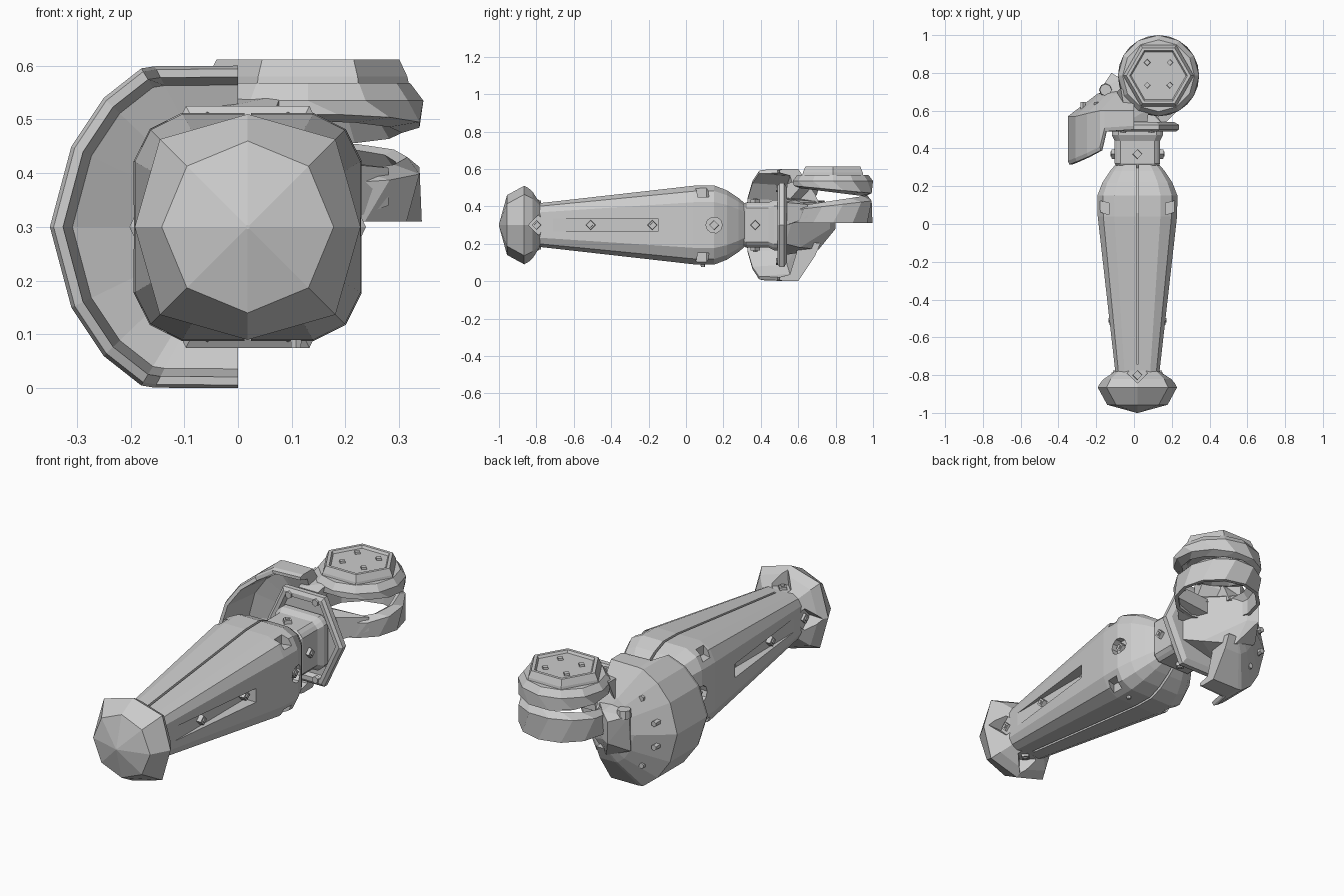
import bpy, bmesh, math
from mathutils import Vector, Matrix

if "Cube" in bpy.data.objects:
    bpy.data.objects.remove(bpy.data.objects["Cube"])

CX, CZ = 0.018, 0.3          # long axis of the handle
RX, RY = 0.13, 0.785         # vertical axis of the ring head


def finish(name, bm):
    bmesh.ops.recalc_face_normals(bm, faces=bm.faces)
    me = bpy.data.meshes.new(name)
    bm.to_mesh(me)
    bm.free()
    ob = bpy.data.objects.new(name, me)
    bpy.context.collection.objects.link(ob)
    return ob


def loft(name, rings, closed=False):
    bm = bmesh.new()
    rows = [[bm.verts.new(p) for p in r] for r in rings]
    n = len(rows[0])
    pairs = list(zip(rows, rows[1:])) + ([(rows[-1], rows[0])] if closed else [])
    for a, b in pairs:
        for i in range(n):
            j = (i + 1) % n
            bm.faces.new((a[i], a[j], b[j], b[i]))
    if not closed:
        bm.faces.new(rows[0])
        bm.faces.new(rows[-1])
    return finish(name, bm)


def hull(name, pts):
    bm = bmesh.new()
    for p in pts:
        bm.verts.new(p)
    res = bmesh.ops.convex_hull(bm, input=bm.verts)
    junk = {g for g in res["geom_interior"] + res["geom_unused"] if isinstance(g, bmesh.types.BMVert)}
    bmesh.ops.delete(bm, geom=list(junk), context='VERTS')
    bmesh.ops.dissolve_limit(bm, angle_limit=0.02, verts=bm.verts, edges=bm.edges)
    return finish(name, bm)


def box_pts(x, y, z):
    return [(a, b, c) for a in x for b in y for c in z]


def spin(k):
    # quarter turns around the handle axis
    c = Matrix.Translation((CX, 0, CZ))
    return c @ Matrix.Rotation(k * math.pi / 2, 4, 'Y')


def prism(name, mat, r, h, sides):
    # prism along local z, base on the local origin
    bm = bmesh.new()
    bmesh.ops.create_cone(bm, cap_ends=True, segments=sides, radius1=r, radius2=r * 0.9,
                          depth=h, matrix=mat @ Matrix.Translation((0, 0, h / 2)))
    return finish(name, bm)


def cut(ob, cutter):
    cutter.hide_render = True
    cutter.hide_viewport = False
    cutter.display_type = 'WIRE'
    m = ob.modifiers.new("cut", 'BOOLEAN')
    m.operation, m.object, m.solver = 'DIFFERENCE', cutter, 'EXACT'


def section(y, h, f=0.58, m=0.86):
    # square section with two-step corners
    q = [(1, -f), (1, f), (m, m), (f, 1), (-f, 1), (-m, m),
         (-1, f), (-1, -f), (-m, -m), (-f, -1), (f, -1), (m, -m)]
    return [(CX + a * h, y, CZ + b * h) for a, b in q]


# tapered handle body
body = loft("handle_body", [section(*p) for p in
            [(-0.80, 0.115), (0.04, 0.21), (0.15, 0.212), (0.22, 0.185), (0.28, 0.145), (0.315, 0.115)]])

# side slots, centre grooves, round bolt wells and corner notches
for s in (-1, 1):
    cut(body, hull("slot_cutter", box_pts((CX + s * 0.125, CX + s * 0.3), (-0.74, -0.15), (0.265, 0.335))))
    groove = [(CX + dx, y, CZ + s * z) for dx in (-0.006, 0.006)
              for y, z in ((-0.74, 0.105), (0.06, 0.195), (-0.74, 0.3), (0.06, 0.3))]
    cut(body, hull("groove_cutter", groove))
    tail = [(CX + dx, y, CZ + s * z) for dx in (-0.006, 0.006)
            for y, z in ((0.059, 0.195), (0.15, 0.195), (0.33, 0.09), (0.059, 0.3), (0.33, 0.3))]
    cut(body, hull("groove_tail_cutter", tail))
    well = spin(s) @ Matrix.Translation((0, 0.15, 0.175))
    cut(body, prism("well_cutter", well, 0.045, 0.1, 10))
    for t in (-1, 1):
        cx, cz = CX + s * 0.205, CZ + t * 0.205
        pts = [(cx + a * s * 0.055, y + (0.03 if a > 0 else 0), cz + b * t * 0.055)
               for a in (-1, 1) for b in (-1, 1) for y in (0.05, 0.11)]
        cut(body, hull("notch_cutter", pts))


# faceted pommel
def octagon(y, r, sq=1.0):
    return [(CX + r * (sq if i % 2 else 1) * math.cos(i * math.pi / 4), y,
             CZ + r * (sq if i % 2 else 1) * math.sin(i * math.pi / 4)) for i in range(8)]


pommel = loft("pommel", [octagon(-1.0, 0.004), octagon(-0.957, 0.16), octagon(-0.865, 0.21, 1.1),
                         octagon(-0.82, 0.185, 1.08), octagon(-0.775, 0.13, 1.05)])
for k in range(4):
    pocket = spin(k) @ Matrix.Translation((0, -0.79, 0.118))
    cut(pommel, prism("pocket_cutter", pocket, 0.055, 0.15, 4))


# diamond bolts
def bolt(name, k, y, d, h=0.03):
    mat = spin(k) @ Matrix.Translation((0, y, d))
    prism(name, mat, 0.027, h, 4)
    prism(name + "_core", mat, 0.014, h + 0.006, 4)


for k in range(4):
    bolt("pommel_bolt", k, -0.80, 0.10)
    bolt("neck_bolt", k, 0.37, 0.112, 0.025)
for k in (1, 3):
    bolt("slot_bolt", k, -0.51, 0.118)
    bolt("slot_bolt", k, -0.18, 0.118, 0.04)
    bolt("body_bolt", k, 0.15, 0.17)
prism("body_peg", spin(2) @ Matrix.Translation((-0.09, 0.09, 0.2)), 0.012, 0.025, 6)

# neck block
loft("neck", [section(y, h, 0.75, 0.89) for y, h in
              [(0.29, 0.10), (0.32, 0.12), (0.44, 0.12), (0.47, 0.135), (0.50, 0.135)]])


# six-sided guard plate with raised rim
def hexa(y, s):
    pts = [(0.22, 0), (0.115, 0.225), (-0.115, 0.225), (-0.22, 0), (-0.115, -0.225), (0.115, -0.225)]
    return [(CX + a * s, y, CZ + b * s) for a, b in pts]


loft("guard_plate", [hexa(0.515, 0.80), hexa(0.49, 0.84), hexa(0.49, 0.93), hexa(0.50, 1.0),
                     hexa(0.525, 1.0), hexa(0.54, 0.88)])
for a in (-0.075, 0.075):
    for b in (-0.195, 0.195):
        mat = Matrix.Translation((CX + a, 0.50, CZ + b)) @ Matrix.Rotation(math.pi / 2, 4, 'X')
        prism("plate_bolt", mat, 0.02, 0.018, 6)

# curved hand shell: a wall profile swept round a D-shaped path
half = [(0.0, 0.30, 0.50, 0.60), (-0.155, 0.299, 0.49, 0.60), (-0.18, 0.295, 0.39, 0.60),
        (-0.25, 0.24, 0.355, 0.585), (-0.31, 0.15, 0.33, 0.57), (-0.35, 0.0, 0.315, 0.57)]
path = half + [(x, -z, a, b) for x, z, a, b in reversed(half[:-1])]
rings = []
for x, z, yr, yb in path:
    prof = [(0.98, yr), (1.0, yr + 0.02), (1.0, yb), (0.55, 0.69), (0.32, 0.72),
            (0.30, 0.60), (0.5, 0.59), (0.88, yb - 0.045), (0.93, yr)]
    rings.append([(x * s, y, CZ + z * s) for s, y in prof])
loft("hand_shell", rings)
for s in (-1, 1):
    for x, z in ((-0.27, 0.06), (-0.2, 0.17)):
        mat = Matrix.Translation((x, 0.60, CZ + s * z)) @ Matrix.Rotation(-math.pi / 2, 4, 'X')
        prism("shell_stud", mat, 0.016, 0.045, 6)

# faceted hub and arms joining the plate to the ring head
hull("hub", [(-0.10, 0.53, 0.14), (-0.10, 0.53, 0.46), (0.15, 0.53, 0.2), (0.15, 0.53, 0.44),
             (-0.18, 0.70, 0.22), (-0.18, 0.71, 0.40), (-0.12, 0.80, 0.28), (-0.12, 0.80, 0.39),
             (-0.07, 0.77, 0.28), (-0.07, 0.77, 0.42), (-0.05, 0.71, 0.17), (0.08, 0.61, 0.18),
             (0.10, 0.60, 0.42)])
hull("lower_arm", [(-0.02, 0.54, 0.3), (0.17, 0.54, 0.3), (0.19, 0.57, 0.33), (0.28, 0.65, 0.34),
                   (0.02, 0.63, 0.33), (0.28, 0.65, 0.41), (0.02, 0.63, 0.41), (0.17, 0.54, 0.42),
                   (-0.02, 0.54, 0.45)])
hull("upper_arm", [(-0.04, 0.54, 0.42), (0.07, 0.54, 0.42), (-0.04, 0.54, 0.52), (0.07, 0.54, 0.52),
                   (-0.09, 0.70, 0.46), (-0.07, 0.72, 0.545), (0.08, 0.61, 0.50), (0.08, 0.61, 0.545)])
mat = Matrix.Translation((-0.15, 0.71, 0.39))
prism("hub_knuckle", mat, 0.035, 0.04, 8)


# hollow lower ring and solid upper disc, both twelve-sided and tilted towards the handle
def circ(r, z, tilt=0.0, n=12, off=0.0):
    return [(RX + r * math.cos(a), RY + r * math.sin(a), z + tilt * math.sin(a))
            for a in (2 * math.pi * (i + off) / n for i in range(n))]


loft("lower_ring", [circ(0.212, 0.31), circ(0.215, 0.405, 0.025, off=0.5), circ(0.185, 0.43, 0.028),
                    circ(0.165, 0.42, 0.028), circ(0.193, 0.39, 0.02), circ(0.193, 0.31)], closed=True)
loft("upper_disc", [circ(0.15, 0.50), circ(0.175, 0.475, -0.022), circ(0.215, 0.49, -0.02, off=0.5),
                    circ(0.215, 0.535), circ(0.19, 0.568)])

# six-sided cap with recessed top and four studs
loft("head_cap", [circ(0.19, 0.555, n=6), circ(0.185, 0.58, n=6), circ(0.17, 0.612, n=6),
                  circ(0.153, 0.612, n=6), circ(0.145, 0.600, n=6)])
for a in (-0.06, 0.06):
    for b in (-0.06, 0.06):
        prism("cap_stud", Matrix.Translation((RX + a, RY + b + 0.01, 0.595)), 0.018, 0.015, 4)
